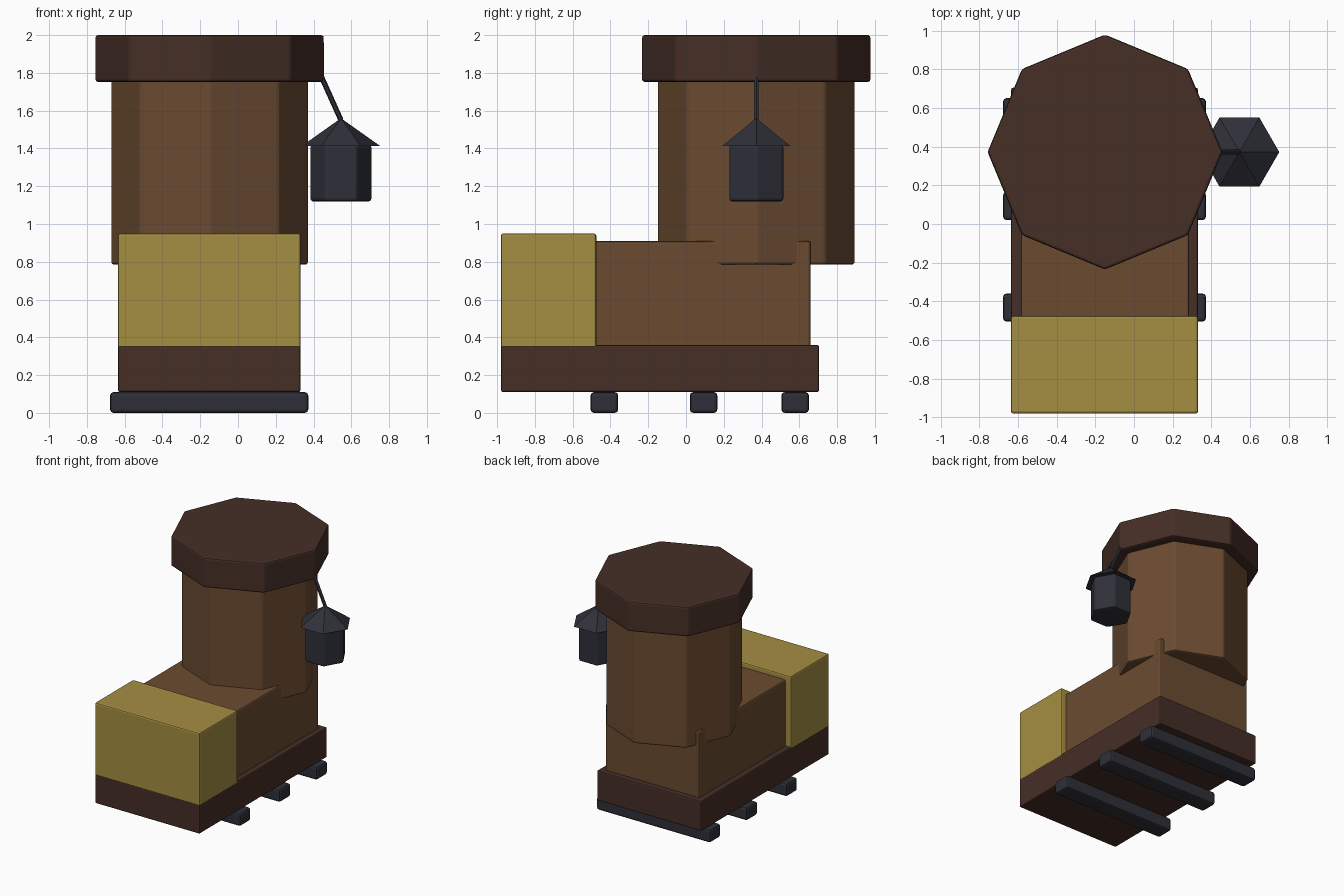
import bpy, math
from mathutils import Vector

if "Cube" in bpy.data.objects:
    bpy.data.objects.remove(bpy.data.objects["Cube"])


def material(name, rgb):
    lin = [(c / 255 / 12.92) if c / 255 <= 0.04045 else ((c / 255 + 0.055) / 1.055) ** 2.4 for c in rgb]
    m = bpy.data.materials.new(name)
    m.diffuse_color = (*lin, 1)
    m.use_nodes = True
    m.node_tree.nodes["Principled BSDF"].inputs["Base Color"].default_value = m.diffuse_color
    return m


GOLD = material("dull_gold", (165, 141, 66))
BROWN = material("warm_brown", (107, 75, 49))
DARK = material("dark_brown", (69, 46, 38))
IRON = material("charcoal_iron", (47, 48, 57))


def finish(name, mat, bevel):
    ob = bpy.context.object
    ob.name = name
    ob.data.materials.append(mat)
    if bevel:
        mod = ob.modifiers.new("soft_edges", 'BEVEL')
        mod.width = bevel
        mod.segments = 2
        mod.limit_method = 'ANGLE'
        mod.angle_limit = math.radians(30)
    return ob


def box(name, mat, x, y, z, bevel=0.014):
    mid = [(a + b) / 2 for a, b in (x, y, z)]
    bpy.ops.mesh.primitive_cube_add(size=1, location=mid)
    ob = bpy.context.object
    for v in ob.data.vertices:
        v.co = [c * (b - a) for c, (a, b) in zip(v.co, (x, y, z))]
    return finish(name, mat, bevel)


def prism(name, mat, sides, r, centre, z, bevel=0.014, top=None):
    # polygon prism (or cone when top = 0) with a corner on the +x axis
    bpy.ops.mesh.primitive_cone_add(
        vertices=sides, radius1=r, radius2=r if top is None else top, depth=z[1] - z[0],
        location=(*centre, (z[0] + z[1]) / 2), rotation=(0, 0, math.pi / 2))
    return finish(name, mat, bevel)


# Cross bars under the base
for i, y in enumerate((-0.432, 0.093, 0.578)):
    box(f"cross_bar_{i + 1}", IRON, (-0.677, 0.372), (y - 0.073, y + 0.073), (0, 0.11), 0.018)

# Base, body and gold front block
box("base", DARK, (-0.635, 0.33), (-0.979, 0.705), (0.11, 0.36), 0.01)
box("body", BROWN, (-0.585, 0.285), (-0.55, 0.66), (0.34, 0.91))
box("front_block", GOLD, (-0.636, 0.331), (-0.98, -0.475), (0.342, 0.95), 0.012)

# Octagonal tower and its cap
prism("tower", BROWN, 8, 0.523, (-0.15, 0.372), (0.785, 1.77))
prism("tower_cap", DARK, 8, 0.607, (-0.15, 0.372), (1.752, 2.0))

# Hanging lantern
HANG = (0.545, 0.372)
prism("lantern_body", IRON, 6, 0.165, HANG, (1.12, 1.42))
prism("lantern_roof", IRON, 6, 0.206, HANG, (1.414, 1.56), 0, 0)

# Slanted hanger rod
a, b = Vector((0.437, HANG[1], 1.79)), Vector((0.545, HANG[1], 1.55))
bpy.ops.mesh.primitive_cylinder_add(vertices=6, radius=0.014, depth=(b - a).length, location=(a + b) / 2)
bpy.context.object.rotation_euler = (b - a).to_track_quat('Z', 'Y').to_euler()
finish("lantern_hanger", IRON, 0)
